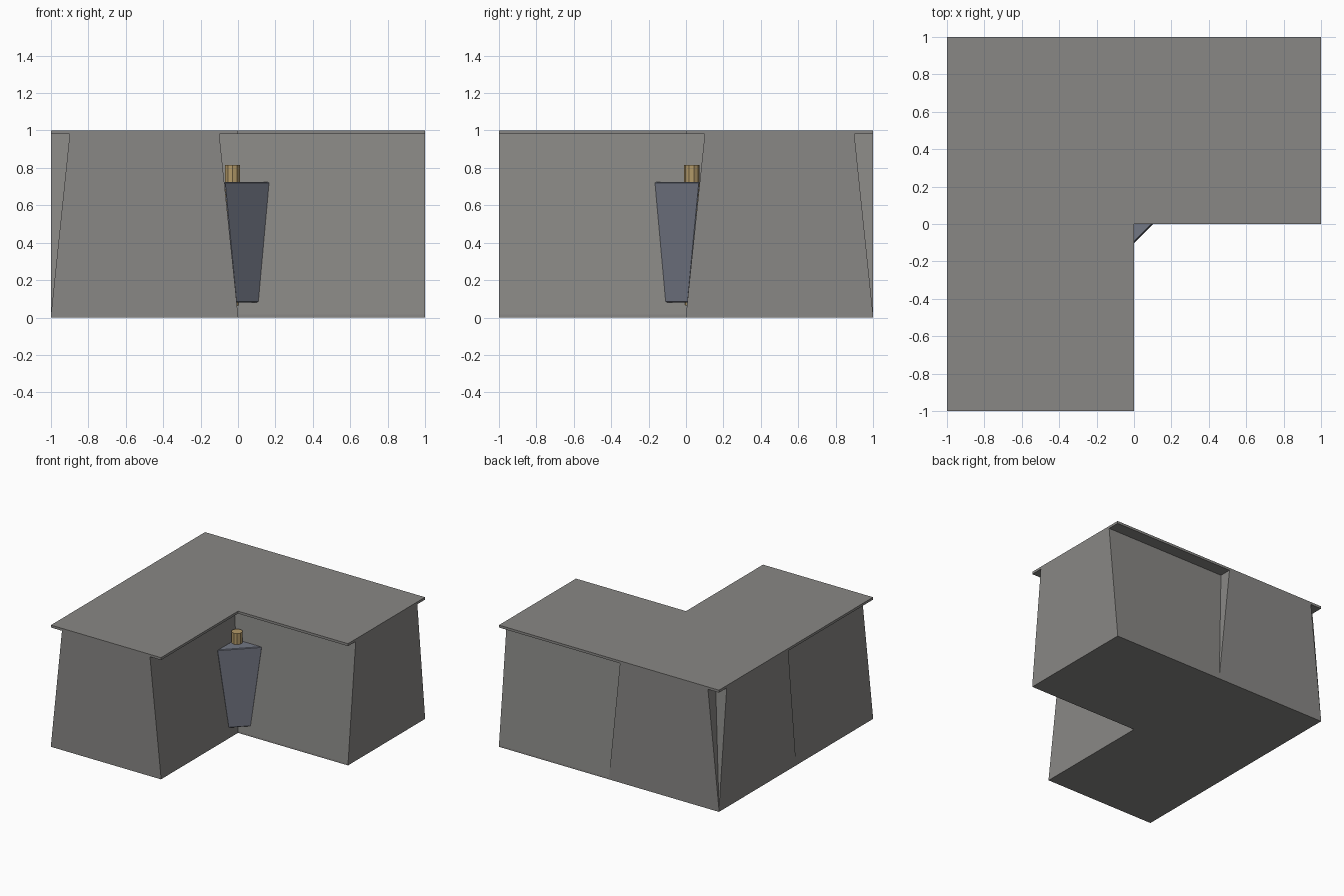
import bpy, bmesh
from math import pi
from mathutils import Matrix

if "Cube" in bpy.data.objects:
    bpy.data.objects.remove(bpy.data.objects["Cube"])

T = 0.015          # panel thickness
Z0, Z1 = 0.015, 0.98   # wall bottom and top
LEAN = 0.1         # inward lean of the side walls at the top


def material(name, rgb):
    m = bpy.data.materials.new(name)
    m.diffuse_color = (*rgb, 1)
    m.use_nodes = True
    m.node_tree.nodes["Principled BSDF"].inputs["Base Color"].default_value = m.diffuse_color
    return m


def loft(name, low, high, z0, z1, mat, turn=0):
    """Solid between a lower and an upper outline, optionally turned about z."""
    bm = bmesh.new()
    a = [bm.verts.new((x, y, z0)) for x, y in low]
    b = [bm.verts.new((x, y, z1)) for x, y in high]
    n = len(a)
    bm.faces.new(a[::-1])
    bm.faces.new(b)
    for i in range(n):
        j = (i + 1) % n
        bm.faces.new((a[i], a[j], b[j], b[i]))
    bmesh.ops.transform(bm, matrix=Matrix.Rotation(turn, 4, 'Z'), verts=bm.verts)
    bmesh.ops.recalc_face_normals(bm, faces=bm.faces)
    mesh = bpy.data.meshes.new(name)
    bm.to_mesh(mesh)
    bm.free()
    ob = bpy.data.objects.new(name, mesh)
    bpy.context.collection.objects.link(ob)
    mesh.materials.append(mat)
    return ob


def rect(x0, x1, y0, y1):
    return [(x0, y0), (x1, y0), (x1, y1), (x0, y1)]


stone = material("stone_grey", (0.25, 0.245, 0.235))
slate = material("slate_blue", (0.17, 0.185, 0.23))
brass = material("brass", (0.45, 0.32, 0.14))

# L-shaped floor and ceiling slabs
ell = [(-1, -1), (0, -1), (0, 0), (1, 0), (1, 1), (-1, 1)]
loft("floor_slab", ell, ell, 0, Z0, stone)
loft("ceiling_slab", ell, ell, Z1, 1, stone)

# Two crossing wings with leaning side walls and upright end walls
for wing, turn in (("front_wing", 0), ("right_wing", -pi / 2)):
    L = LEAN
    loft(wing + "_outer_wall", rect(-1, -1 + T, -1, 1),
         rect(-1 + L, -1 + L + T, -1, 1), Z0, Z1, stone, turn)
    loft(wing + "_inner_wall", rect(-T, 0, -1, 1),
         rect(-L - T, -L, -1, 1), Z0, Z1, stone, turn)
    for end, y in (("near", -1), ("far", 1 - T)):
        loft(f"{wing}_{end}_end_wall", rect(-1 + T, -T, y, y + T),
             rect(-1 + L + T, -L - T, y, y + T), Z0, Z1, stone, turn)

# Tapered triangular holder in the inner corner
holder = loft("corner_holder",
              [(-0.01, 0.01), (-0.01, -0.112), (0.112, 0.01)],
              [(-0.072, 0.072), (-0.072, -0.17), (0.17, 0.072)],
              0.08, 0.725, slate)
bev = holder.modifiers.new("edge_chamfer", 'BEVEL')
bev.width = 0.005
bev.segments = 1

# Rod through the holder
bpy.ops.mesh.primitive_cylinder_add(vertices=10, radius=0.042, depth=0.75,
                                    location=(-0.03, 0.03, 0.44))
rod = bpy.context.object
rod.name = "rod"
rod.data.materials.append(brass)
